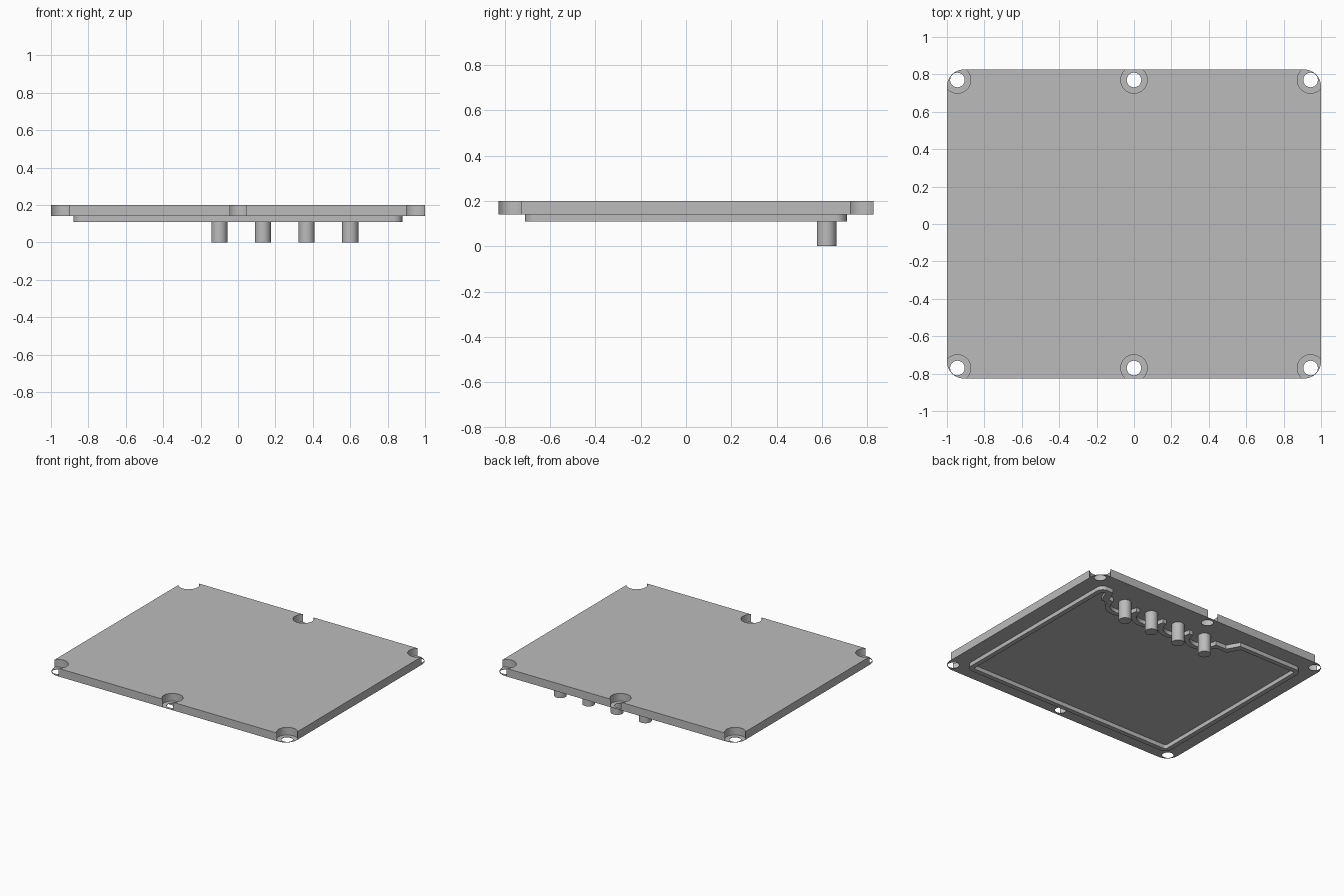
import bpy, bmesh
from math import sin, cos, pi, asin, acos, radians

cube = bpy.data.objects.get("Cube")
if cube:
    bpy.data.objects.remove(cube)

grey = bpy.data.materials.new("plain_grey")
grey.use_nodes = True
tone = (0.5, 0.5, 0.5, 1)
grey.diffuse_color = tone
grey.node_tree.nodes["Principled BSDF"].inputs["Base Color"].default_value = tone

PIN_X, PIN_Y = [0.6, 0.367, 0.133, -0.1], 0.62
UNDER, TOP, LIP = 0.14, 0.2, 0.11


def finish(name, bm):
    bmesh.ops.recalc_face_normals(bm, faces=bm.faces)
    mesh = bpy.data.meshes.new(name)
    bm.to_mesh(mesh)
    bm.free()
    mesh.materials.append(grey)
    obj = bpy.data.objects.new(name, mesh)
    bpy.context.collection.objects.link(obj)
    return obj


def smooth(obj):
    bpy.ops.object.select_all(action='DESELECT')
    obj.select_set(True)
    bpy.context.view_layer.objects.active = obj
    bpy.ops.object.shade_smooth_by_angle(angle=radians(30))


def arc(cx, cy, r, start, end, n=10):
    return [(cx + r * cos(start + (end - start) * i / n),
             cy + r * sin(start + (end - start) * i / n)) for i in range(n + 1)]


def corner(sx, sy, hx, hy, r, start):
    return arc(sx * (hx - r), sy * (hy - r), r, start, start + pi / 2)


def prism(name, outline, z0, z1):
    bm = bmesh.new()
    face = bm.faces.new([bm.verts.new((x, y, z0)) for x, y in outline])
    up = bmesh.ops.extrude_face_region(bm, geom=[face])["geom"]
    verts = [v for v in up if isinstance(v, bmesh.types.BMVert)]
    bmesh.ops.translate(bm, verts=verts, vec=(0, 0, z1 - z0))
    return finish(name, bm)


def disc(name, x, y, r, z0, z1, n=40):
    return prism(name, arc(x, y, r, 0, 2 * pi, n)[:-1], z0, z1)


def cut(target, cutter):
    mod = target.modifiers.new("cut", 'BOOLEAN')
    mod.operation, mod.solver, mod.object = 'DIFFERENCE', 'EXACT', cutter
    bpy.context.view_layer.objects.active = target
    bpy.ops.object.modifier_apply(modifier=mod.name)
    bpy.data.objects.remove(cutter)


# Cover plate with rounded corners
hx, hy, r = 1.0, 0.826, 0.09
outline = (corner(1, 1, hx, hy, r, 0) + corner(-1, 1, hx, hy, r, pi / 2)
           + corner(-1, -1, hx, hy, r, pi) + corner(1, -1, hx, hy, r, 1.5 * pi))
plate = prism("cover_plate", outline, UNDER, TOP)

# Screw holes with deep counterbores that break through the edge
for x in (-0.944, 0, 0.944):
    for y in (-0.77, 0.77):
        cut(plate, disc("counterbore_cutter", x, y, 0.071, UNDER + 0.003, TOP + 0.1))
        cut(plate, disc("hole_cutter", x, y, 0.039, 0, TOP + 0.2))
smooth(plate)


# Sealing lip under the plate, stepping inward in half circles round the pins
def lip_outline(d):
    hx, hy, r = 0.88 - d, 0.71 - d, 0.05 - d
    pts = corner(1, 1, hx, hy, r, 0)
    pts += [(0.78 + d, hy), (0.74 + d, PIN_Y - d)]
    pr = 0.1 + d
    inner = acos(min(1, 0.1166 / pr))
    for i, x in enumerate(PIN_X):
        a = asin(d / pr) if i == 0 else max(asin(d / pr), inner)
        b = asin(d / pr) if i == len(PIN_X) - 1 else max(asin(d / pr), inner)
        pts += arc(x, PIN_Y, pr, -a, -pi + b, 16)
    pts += [(-0.29 - d, PIN_Y - d), (-0.34 - d, hy)]
    return (pts + corner(-1, 1, hx, hy, r, pi / 2)
            + corner(-1, -1, hx, hy, r, pi) + corner(1, -1, hx, hy, r, 1.5 * pi))


bm = bmesh.new()
loops = [[bm.verts.new((x, y, z)) for x, y in lip_outline(d)]
         for d, z in ((0, UNDER), (0, LIP), (0.035, LIP), (0.035, UNDER))]
count = len(loops[0])
for k in range(4):
    a, b = loops[k], loops[(k + 1) % 4]
    for i in range(count):
        j = (i + 1) % count
        bm.faces.new((a[i], a[j], b[j], b[i]))
smooth(finish("sealing_lip", bm))

# Row of round pins
for i, x in enumerate(PIN_X):
    smooth(disc(f"pin_{i + 1}", x, PIN_Y, 0.043, 0, UNDER + 0.01, 32))
